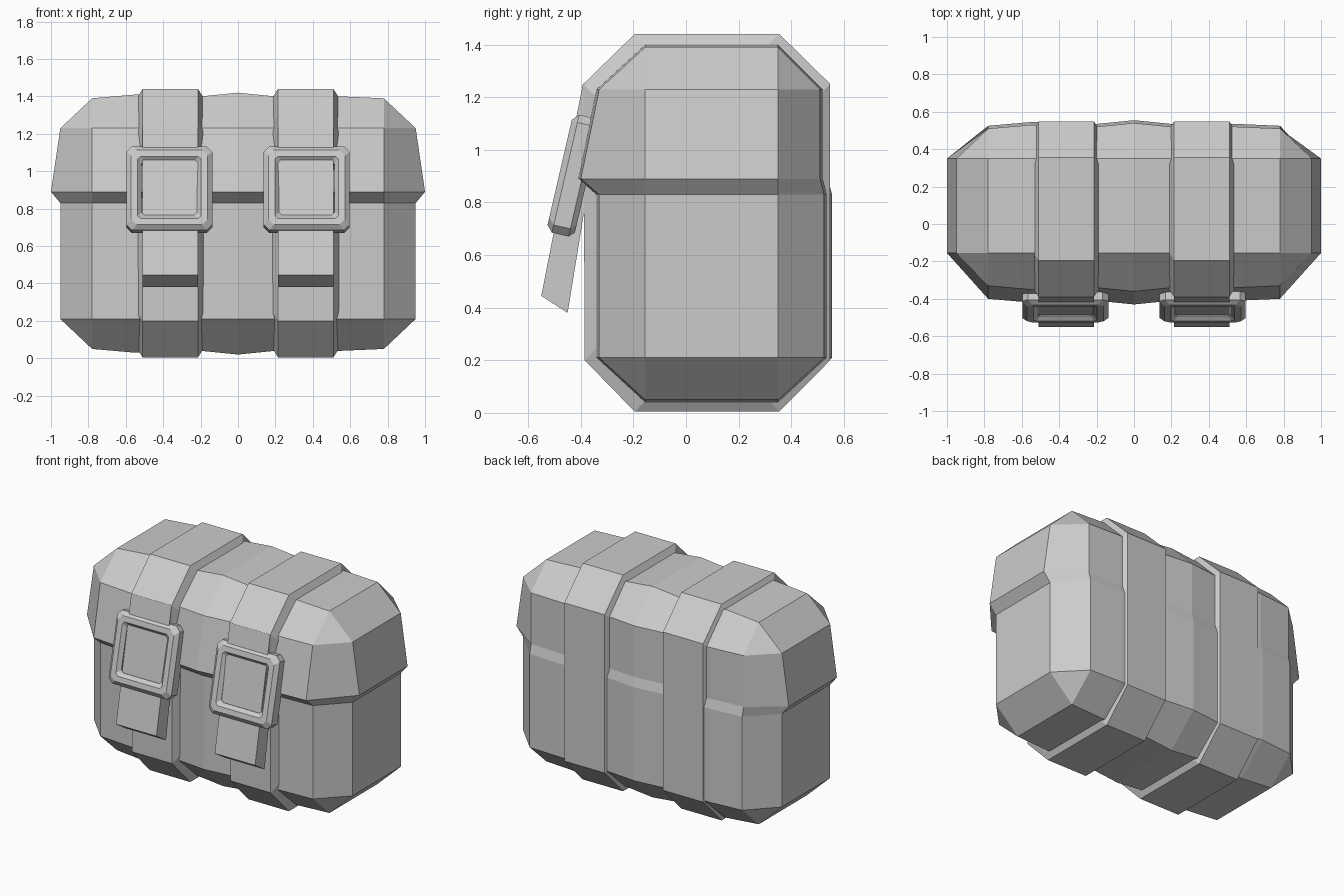
import bpy, bmesh
from mathutils import Vector

cube = bpy.data.objects.get("Cube")
if cube:
    bpy.data.objects.remove(cube)

grey = bpy.data.materials.new("grey_canvas")
grey.use_nodes = True
colour = (0.6, 0.6, 0.6, 1)
grey.diffuse_color = colour
grey.node_tree.nodes["Principled BSDF"].inputs["Base Color"].default_value = colour


def loft(name, rings, caps=True, closed=False):
    """Skin a list of equal-length point rings into a flat-shaded object."""
    bm = bmesh.new()
    loops = [[bm.verts.new(p) for p in ring] for ring in rings]
    pairs = list(zip(loops, loops[1:]))
    if closed:
        pairs.append((loops[-1], loops[0]))
    for a, b in pairs:
        n = len(a)
        for i in range(n):
            j = (i + 1) % n
            bm.faces.new((a[i], a[j], b[j], b[i]))
    if caps and not closed:
        bm.faces.new(loops[0])
        bm.faces.new(loops[-1])
    bmesh.ops.remove_doubles(bm, verts=bm.verts, dist=0.0005)
    bmesh.ops.recalc_face_normals(bm, faces=bm.faces)
    mesh = bpy.data.meshes.new(name)
    bm.to_mesh(mesh)
    bm.free()
    mesh.materials.append(grey)
    obj = bpy.data.objects.new(name, mesh)
    bpy.context.collection.objects.link(obj)
    return obj


# Bag body: cross-section (y, z) with the flap lip stepping out at the front
FRONT, BACK, LOW, HIGH = -0.155, 0.35, 0.21, 1.23
section = [(FRONT, 0.05), (-0.33, LOW), (-0.33, 0.83), (-0.40, 0.89),
           (-0.33, HIGH), (FRONT, 1.39), (BACK, 1.39), (0.51, HIGH),
           (0.51, 0.89), (0.525, 0.83), (0.525, LOW), (BACK, 0.05)]


def body_ring(x, puff):
    ring = []
    for y, z in section:
        if y in (FRONT, BACK):
            z += puff if z > 0.7 else -puff
        else:
            y += puff if y > 0 else -puff
        ring.append((x, y, z))
    return ring


def end_ring(side):
    ring = []
    for y, z in section:
        x = 1.0 if z == 0.89 else 0.95
        ring.append((side * x, min(max(y, FRONT), BACK), min(max(z, LOW), HIGH)))
    return ring


puffs = [(-0.78, 0), (-0.55, 0.02), (-0.2, 0.01), (0, 0.03),
         (0.2, 0.01), (0.55, 0.01), (0.78, 0)]
body = loft("bag_body", [end_ring(-1)] + [body_ring(x, p) for x, p in puffs]
            + [end_ring(1)], caps=False)

# Close the two ends with stacked panels
bm = bmesh.new()
bm.from_mesh(body.data)
for side in (-1, 1):
    ends = [v for v in bm.verts if v.co.x * side > 0.9]
    front = sorted((v for v in ends if v.co.y < 0), key=lambda v: v.co.z)
    back = sorted((v for v in ends if v.co.y > 0), key=lambda v: v.co.z)
    for i in range(len(front) - 1):
        bm.faces.new((front[i], back[i], back[i + 1], front[i + 1]))
bmesh.ops.recalc_face_normals(bm, faces=bm.faces)
bm.to_mesh(body.data)
bm.free()

# Straps, hanging tails and buckles
band = [(-0.195, 0.005), (-0.385, 0.2), (-0.39, 1.25), (-0.195, 1.44),
        (0.355, 1.44), (0.548, 1.25), (0.548, 0.2), (0.355, 0.005)]
tail = [(-0.392, 1.25), (-0.55, 0.445), (-0.45, 0.38), (-0.375, 0.84), (-0.35, 1.2)]
# Buckle rim as (half width, height above its back)
rim = [(0.21, 0), (0.23, 0.02), (0.23, 0.085), (0.205, 0.108),
       (0.17, 0.108), (0.148, 0.085), (0.148, 0)]
up = Vector((0, 0.225, 0.974))
out = Vector((0, -0.974, 0.225))


def band_ring(x, inset):
    return [(x, y + (inset if y < 0.08 else -inset),
             z + (inset if z < 0.72 else -inset)) for y, z in band]


def buckle_ring(centre, half, height):
    c = 0.03 if half > 0.2 else 0.015
    h, k = half, half - c
    outline = [(h, k), (k, h), (-k, h), (-h, k), (-h, -k), (-k, -h), (k, -h), (h, -k)]
    return [centre + Vector((u, 0, 0)) + up * v + out * height for u, v in outline]


for side, mid in (("right", -0.362), ("left", 0.362)):
    a, b = mid - 0.148, mid + 0.148
    loft(side + "_strap", [band_ring(a - 0.035, 0.055), band_ring(a, 0),
                           band_ring(b, 0), band_ring(b + 0.035, 0.055)])
    loft(side + "_strap_tail", [[(x, y, z) for y, z in tail] for x in (a, b)])
    centre = Vector((mid * 1.015, -0.375, 0.89))
    loft(side + "_buckle", [buckle_ring(centre, r, h) for r, h in rim], closed=True)
